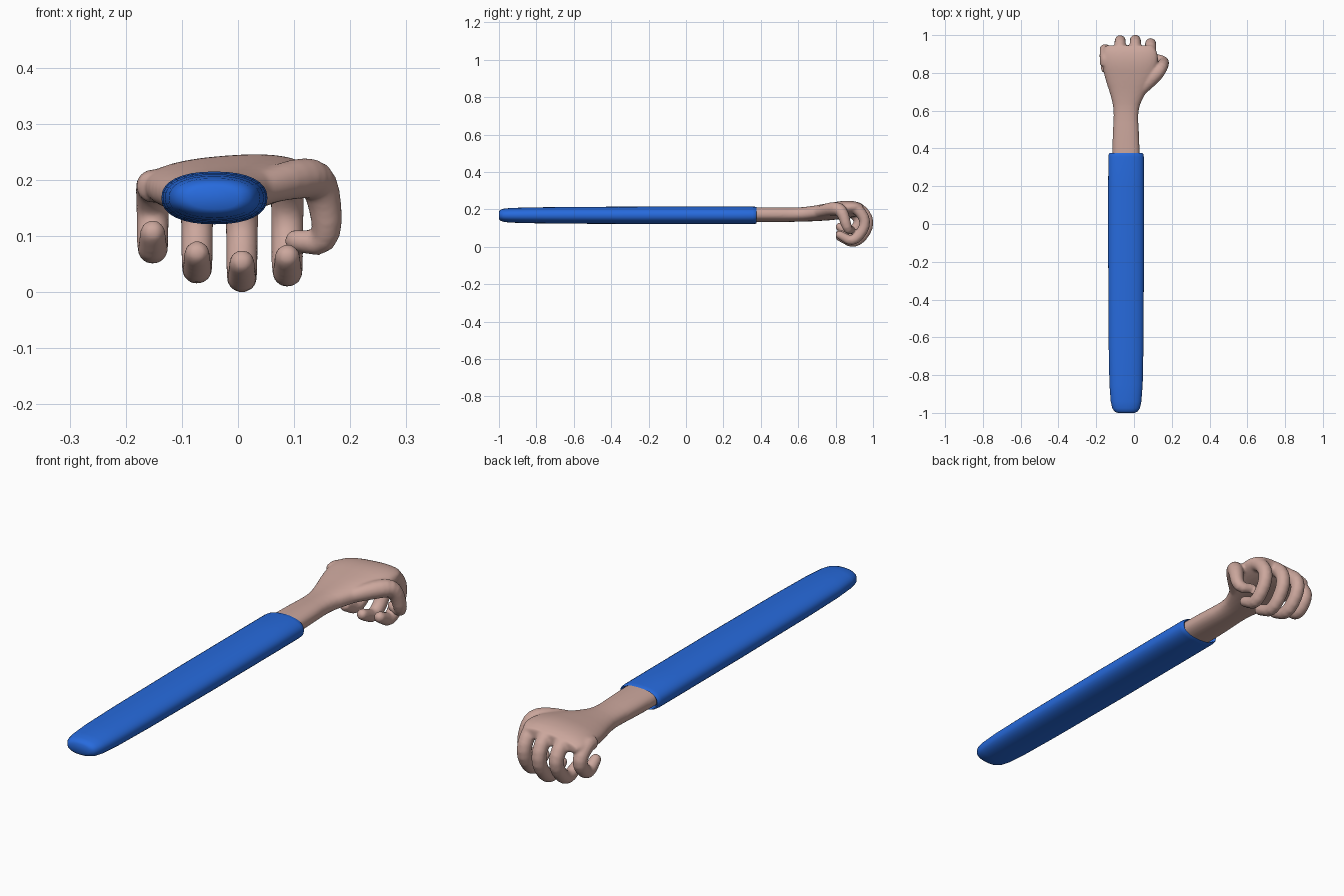
import bpy, bmesh
from math import cos, sin, pi, radians, copysign
from mathutils import Vector

if "Cube" in bpy.data.objects:
    bpy.data.objects.remove(bpy.data.objects["Cube"])


def chaikin(rows, times=2):
    """Round the corners of a list of (x, y, z, half_width, half_height)."""
    rows = [Vector(r) for r in rows]
    for _ in range(times):
        out = [rows[0]]
        for a, b in zip(rows, rows[1:]):
            out += [a * 0.75 + b * 0.25, a * 0.25 + b * 0.75]
        rows = out + [rows[-1]]
    return rows


def loft(bm, rows, ref, axis=None, n=16, power=2.0):
    """Skin superellipse rings placed along a path, closed at both ends."""
    centres = [Vector(r[:3]) for r in rows]
    rings = []
    for i, (c, row) in enumerate(zip(centres, rows)):
        t = Vector(axis) if axis else (centres[min(i + 1, len(rows) - 1)]
                                       - centres[max(i - 1, 0)]).normalized()
        u = Vector(ref)
        u = (u - t * u.dot(t)).normalized()
        v = t.cross(u)
        ring = []
        for k in range(n):
            ca, sa = cos(2 * pi * k / n), sin(2 * pi * k / n)
            du = copysign(abs(ca) ** (2 / power), ca) * row[3]
            dv = copysign(abs(sa) ** (2 / power), sa) * row[4]
            ring.append(bm.verts.new(c + u * du + v * dv))
        rings.append(ring)
    for a, b in zip(rings, rings[1:]):
        for k in range(n):
            bm.faces.new((a[k], a[(k + 1) % n], b[(k + 1) % n], b[k]))
    bm.faces.new(rings[0][::-1])
    bm.faces.new(rings[-1])


def digit(bm, pts, ref):
    """Curved finger with a rounded tip; pts are (x, y, z, radius)."""
    rows = chaikin([(*p, p[3]) for p in pts])
    end, r = Vector(rows[-1][:3]), rows[-1][3]
    d = (end - Vector(rows[-2][:3])).normalized()
    for along, size in ((0.45, 0.89), (0.8, 0.6), (0.95, 0.3)):
        rows.append((*(end + d * r * along), r * size, r * size))
    loft(bm, rows, ref)


def finish(name, bm, colour):
    bmesh.ops.recalc_face_normals(bm, faces=bm.faces)
    me = bpy.data.meshes.new(name)
    bm.to_mesh(me)
    bm.free()
    me.shade_smooth()
    me.set_sharp_from_angle(angle=radians(60))
    mat = bpy.data.materials.new(name + "_colour")
    mat.diffuse_color = (*colour, 1)
    mat.use_nodes = True
    mat.node_tree.nodes["Principled BSDF"].inputs["Base Color"].default_value = mat.diffuse_color
    me.materials.append(mat)
    ob = bpy.data.objects.new(name, me)
    bpy.context.collection.objects.link(ob)
    return ob


# Sleeve: flattened tube, rounded closed end, lip folded inward at the wrist
bm = bmesh.new()
sleeve = [(-1.0, .045, .020), (-.992, .062, .029), (-.975, .073, .035), (-.94, .081, .039),
          (-.85, .088, .042), (-.65, .092, .0445), (-.2, .0945, .047), (.2, .0945, .047),
          (.355, .094, .047), (.37, .0915, .0455), (.376, .087, .043), (.372, .081, .041),
          (.34, .079, .040)]
loft(bm, [(-.042, y, .168, w, h) for y, w, h in sleeve], (1, 0, 0), (0, 1, 0), 32, 2.3)
finish("sleeve", bm, (.02, .145, .72))

# Hand: forearm and palm
bm = bmesh.new()
palm = [(-.042, .28, .171, .074, .039), (-.043, .46, .171, .071, .039),
        (-.043, .60, .171, .062, .037), (-.035, .68, .177, .088, .040),
        (-.022, .77, .188, .132, .045), (-.021, .85, .199, .150, .046),
        (-.023, .91, .202, .148, .038), (-.025, .945, .200, .125, .024)]
loft(bm, chaikin(palm), (1, 0, .08), (0, 1, 0), 32, 2.4)

# Curled fingers: x, reach offset in y, knuckle height, lowest joint height
for x, dy, kz, low in ((-.152, -.05, .187, .064), (-.073, -.002, .200, .027),
                       (.007, .0, .206, .011), (.088, -.018, .206, .021)):
    digit(bm, [(x, .84, kz, .028), (x, .935 + dy, kz + .004, .031),
               (x, .988 + dy, (kz + low) / 2 + .01, .029),
               (x, .908 + dy * .6, low, .028),
               (x, .822, low + .042, .023)], (1, 0, 0))

# Thumb, hooked under the palm
digit(bm, [(.02, .69, .18, .028), (.118, .79, .207, .038), (.150, .835, .195, .033),
           (.163, .865, .085, .025), (.103, .885, .092, .020)], (0, 1, 0))
hand = finish("hand", bm, (.60, .385, .335))

# Fuse palm and digits into one smooth skin
fuse = hand.modifiers.new("fuse", 'REMESH')
fuse.mode = 'VOXEL'
fuse.voxel_size = .006
fuse.use_smooth_shade = True
soft = hand.modifiers.new("soften", 'SMOOTH')
soft.factor = .5
soft.iterations = 6
